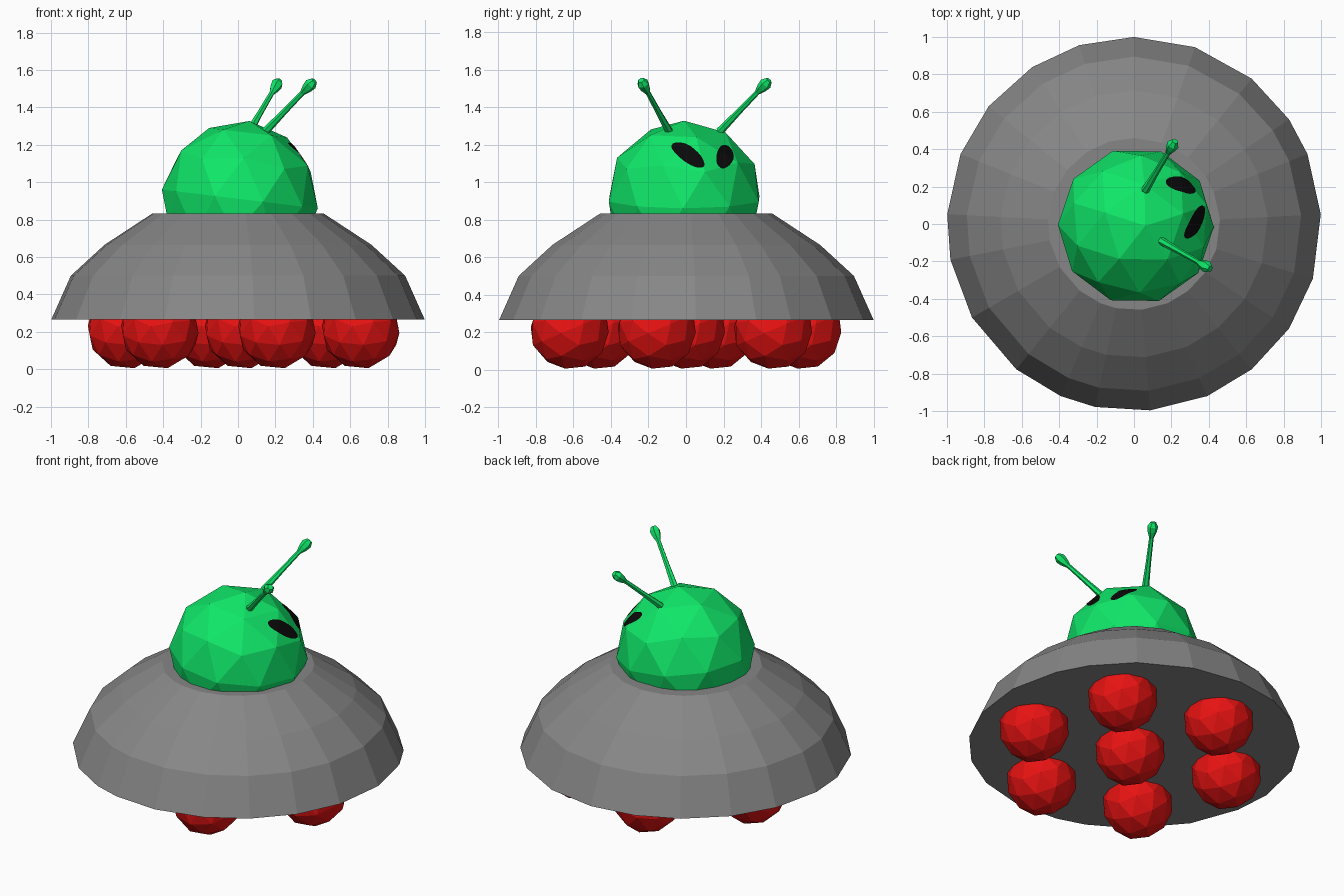
import bpy, bmesh, math
from mathutils import Vector, Matrix
from mathutils.bvhtree import BVHTree

cube = bpy.data.objects.get("Cube")
if cube:
    bpy.data.objects.remove(cube, do_unlink=True)


def material(name, rgb):
    m = bpy.data.materials.new(name)
    m.use_nodes = True
    m.diffuse_color = (*rgb, 1)
    m.node_tree.nodes["Principled BSDF"].inputs["Base Color"].default_value = (*rgb, 1)
    return m


GREY = material("hull grey", (0.24, 0.24, 0.24))
GREEN = material("alien green", (0.005, 0.8, 0.14))
RED = material("pod red", (0.8, 0.006, 0.006))
BLACK = material("eye black", (0.003, 0.003, 0.003))


def finish(bm, name, mat):
    bmesh.ops.recalc_face_normals(bm, faces=bm.faces)
    mesh = bpy.data.meshes.new(name)
    bm.to_mesh(mesh)
    bm.free()
    mesh.materials.append(mat)
    obj = bpy.data.objects.new(name, mesh)
    bpy.context.collection.objects.link(obj)
    return obj


def loft(bm, rings):
    """Skin a list of point rings and cap both ends."""
    loops = [[bm.verts.new(p) for p in ring] for ring in rings]
    for a, b in zip(loops, loops[1:]):
        for i in range(len(a)):
            j = (i + 1) % len(a)
            bm.faces.new((a[i], a[j], b[j], b[i]))
    bm.faces.new(loops[0][::-1])
    bm.faces.new(loops[-1])


def ball(centre, size, turn):
    bm = bmesh.new()
    mat = Matrix.Translation(centre) @ Matrix.Diagonal((*size, 1)) @ turn
    bmesh.ops.create_icosphere(bm, subdivisions=2, radius=1, matrix=mat)
    return bm


# Saucer hull: slightly irregular many-sided dome with a flat top and base
angles = [3, 22, 34, 51, 71, 90, 107, 123, 141, 158, 177,
          191, 210, 231, 247, 258, 275, 293, 309, 326, 343]
profile = [(1.0, 0.265), (0.895, 0.5), (0.715, 0.665), (0.46, 0.832)]
bm = bmesh.new()
loft(bm, [[(r * math.cos(math.radians(a)), r * math.sin(math.radians(a)), z)
           for a in angles] for r, z in profile])
finish(bm, "saucer_hull", GREY)

# Landing pods: one in the middle and six around it
pod_spots = [(0.03, 0.0)]
for k in range(6):
    a = math.radians(-14 + 60 * k)
    pod_spots.append((0.03 + 0.645 * math.cos(a), 0.645 * math.sin(a)))
for i, (x, y) in enumerate(pod_spots):
    turn = Matrix.Rotation(0.4, 4, 'X') @ Matrix.Rotation(0.7, 4, 'Z')
    finish(ball((x, y, 0.213), (0.213,) * 3, turn), f"landing_pod_{i}", RED)

# Head, sunk into the hull
head_centre = Vector((0.01, -0.01, 0.91))
turn = Matrix.Rotation(0.12, 4, 'Y') @ Matrix.Rotation(0.3, 4, 'Z')
bm = ball(head_centre, (0.42, 0.42, 0.42), turn)
head_tree = BVHTree.FromBMesh(bm)
finish(bm, "head", GREEN)


# Eyes: thin oval plates laid on the head surface
def eye(name, top, bottom, half_width=0.048):
    top, bottom = Vector(top), Vector(bottom)
    mid = (top + bottom) / 2
    out = (mid - head_centre).normalized()
    long_axis = (top - bottom) / 2
    side = out.cross(long_axis).normalized() * half_width

    def on_head(p):
        d = (p - head_centre).normalized()
        hit = head_tree.ray_cast(head_centre + d * 2, -d)[0]
        return hit + d * 0.005

    bm = bmesh.new()
    sides, steps = 24, 6
    centre = bm.verts.new(on_head(mid))
    previous = None
    for s in range(1, steps + 1):
        f = s / steps
        ring = []
        for i in range(sides):
            t = math.tau * i / sides
            ring.append(bm.verts.new(on_head(
                mid + f * (long_axis * math.cos(t) + side * math.sin(t)))))
        for i in range(sides):
            j = (i + 1) % sides
            if previous:
                bm.faces.new((previous[i], ring[i], ring[j], previous[j]))
            else:
                bm.faces.new((centre, ring[i], ring[j]))
        previous = ring
    finish(bm, name, BLACK)


eye("left_eye", (0.185, 0.245, 1.22), (0.335, 0.185, 1.08))
eye("right_eye", (0.285, -0.075, 1.22), (0.385, 0.095, 1.085))


# Antennae: thin six-sided stalks with a swollen tip
def antenna(name, base, tip):
    base, tip = Vector(base), Vector(tip)
    turn = (tip - base).to_track_quat('Z', 'Y')
    shape = [(0.0, 0.022), (0.4, 0.016), (0.78, 0.014),
             (0.88, 0.028), (0.96, 0.033), (1.03, 0.018)]
    rings = []
    for f, r in shape:
        c = base.lerp(tip, f)
        rings.append([c + turn @ Vector((r * math.cos(k * math.tau / 6),
                                         r * math.sin(k * math.tau / 6), 0))
                      for k in range(6)])
    bm = bmesh.new()
    loft(bm, rings)
    finish(bm, name, GREEN)


antenna("left_antenna", (0.06, 0.18, 1.27), (0.215, 0.435, 1.535))
antenna("right_antenna", (0.145, -0.09, 1.27), (0.4, -0.235, 1.535))
